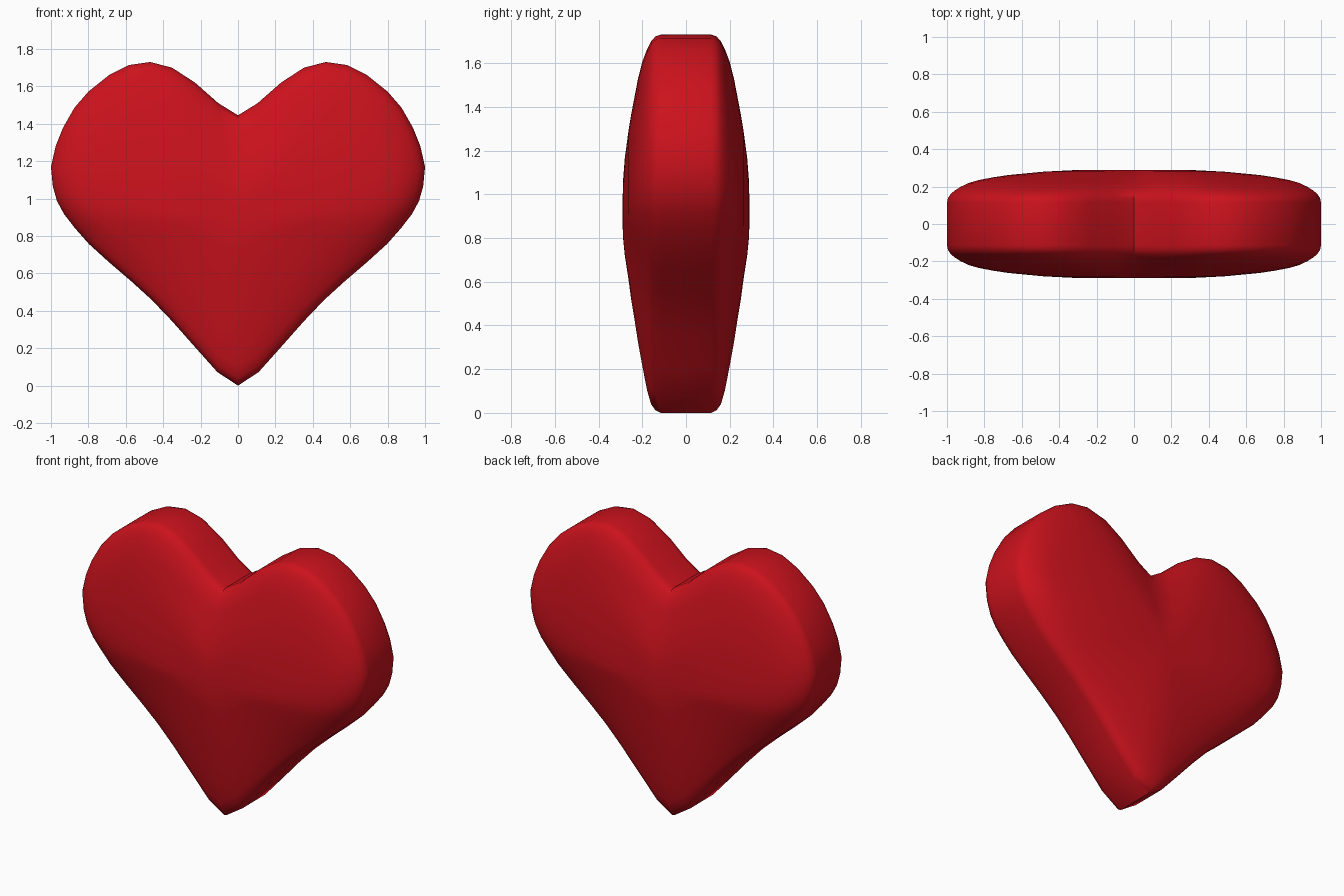
import bpy, bmesh

if "Cube" in bpy.data.objects:
    bpy.data.objects.remove(bpy.data.objects["Cube"])

# Right half of the heart outline (x, z), from notch to tip
half = [(0, 1.445), (.105, 1.51), (.23, 1.62), (.353, 1.70), (.47, 1.73),
        (.583, 1.714), (.69, 1.66), (.80, 1.572), (.875, 1.485), (.935, 1.38),
        (.975, 1.28), (1.0, 1.17), (.99, 1.065), (.968, .987), (.93, .917),
        (.872, .842), (.797, .757), (.69, .66), (.572, .559), (.46, .457),
        (.353, .345), (.23, .206), (.11, .072), (0, 0)]
outline = half + [(-x, z) for x, z in half[-2:0:-1]]

# Dome rings: half depth, width scale, scale above and below the centre
rings = [(.115, 1, 1, 1), (.14, .994, .99, .987), (.16, .98, .963, .955),
         (.178, .96, .92, .885), (.20, .925, .85, .76), (.219, .885, .76, .645),
         (.235, .83, .66, .53), (.25, .75, .565, .43), (.262, .67, .48, .33),
         (.28, .48, .32, .20), (.289, .30, .18, .10)]
CENTRE_Z = .9

bm = bmesh.new()


def ring(y, sx, top, bottom):
    loop = []
    for x, z in outline:
        d = z - CENTRE_Z
        loop.append(bm.verts.new((x * sx, y, CENTRE_Z + d * (top if d > 0 else bottom))))
    return loop


# Rings run from the front dome, over the rim, to the back dome
loops = [ring(-y, *s) for y, *s in reversed(rings)] + [ring(y, *s) for y, *s in rings]
n = len(outline)
for a, b in zip(loops, loops[1:]):
    for i in range(n):
        j = (i + 1) % n
        bm.faces.new((a[i], a[j], b[j], b[i]))

# Close the middle of both domes
for loop, y in ((loops[0], -.29), (loops[-1], .29)):
    c = bm.verts.new((0, y, CENTRE_Z))
    for i in range(n):
        bm.faces.new((loop[i], loop[(i + 1) % n], c))
bmesh.ops.recalc_face_normals(bm, faces=bm.faces)

mesh = bpy.data.meshes.new("heart")
bm.to_mesh(mesh)
bm.free()
heart = bpy.data.objects.new("heart", mesh)
bpy.context.collection.objects.link(heart)

# Red material
red = bpy.data.materials.new("red")
red.diffuse_color = (.6, .006, .012, 1)
red.use_nodes = True
red.node_tree.nodes["Principled BSDF"].inputs["Base Color"].default_value = red.diffuse_color
mesh.materials.append(red)

# Smooth surface with a sharp notch and tip
bpy.context.view_layer.objects.active = heart
heart.select_set(True)
bpy.ops.object.shade_smooth_by_angle(angle=.8)
